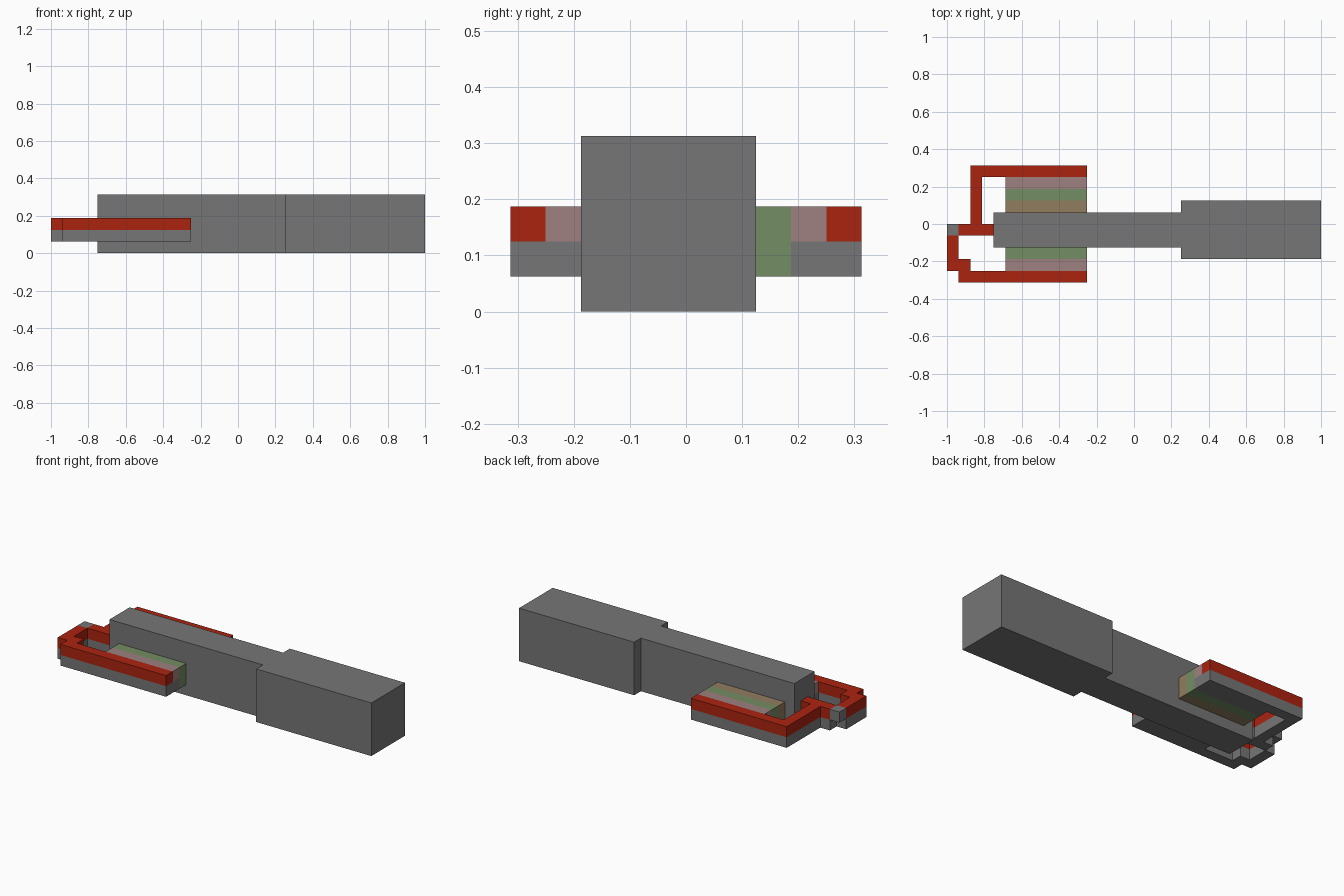
import bpy
import bmesh

cube = bpy.data.objects.get("Cube")
if cube:
    bpy.data.objects.remove(cube)

U = 1 / 16  # every part sits on this block grid


def material(name, r, g, b):
    m = bpy.data.materials.new(name)
    m.use_nodes = True
    m.diffuse_color = (r, g, b, 1)
    m.node_tree.nodes["Principled BSDF"].inputs["Base Color"].default_value = (r, g, b, 1)
    return m


GREY = material("dark grey", 0.18, 0.18, 0.18)
RED = material("red", 0.41, 0.017, 0.005)
PINK = material("dusty pink", 0.34, 0.22, 0.215)
GREEN = material("sage green", 0.174, 0.27, 0.127)
TAN = material("tan", 0.285, 0.205, 0.115)


def prism(name, outline, levels, mats):
    """Extrude a plan outline through stacked levels, one material per layer."""
    bm = bmesh.new()
    rings = [[bm.verts.new((x * U, y * U, z * U)) for x, y in outline] for z in levels]
    n = len(outline)
    bm.faces.new(rings[0])
    bm.faces.new(rings[-1]).material_index = len(mats) - 1
    for layer in range(len(mats)):
        low, high = rings[layer], rings[layer + 1]
        for i in range(n):
            j = (i + 1) % n
            bm.faces.new((low[i], low[j], high[j], high[i])).material_index = layer
    bmesh.ops.recalc_face_normals(bm, faces=bm.faces)
    mesh = bpy.data.meshes.new(name)
    bm.to_mesh(mesh)
    bm.free()
    for m in mats:
        mesh.materials.append(m)
    bpy.context.collection.objects.link(bpy.data.objects.new(name, mesh))


def box(name, x, y, levels, mats):
    prism(name, [(x[0], y[0]), (x[1], y[0]), (x[1], y[1]), (x[0], y[1])], levels, mats)


# Main body: slim shaft and thicker end block
box("shaft", (-12, 4), (-2, 1), (0, 5), [GREY])
box("end_block", (4, 16), (-3, 2), (0, 5), [GREY])

# Bent rails, red over grey
LAYERS = (1, 2, 3)
prism("back_rail", [(-4, 4), (-4, 5), (-14, 5), (-14, 0), (-15, 0), (-15, -1),
                    (-12, -1), (-12, 0), (-13, 0), (-13, 4)], LAYERS, [GREY, RED])
prism("front_rail", [(-4, -5), (-4, -4), (-14, -4), (-14, -3), (-15, -3), (-15, -1),
                     (-16, -1), (-16, -4), (-15, -4), (-15, -5)], LAYERS, [GREY, RED])
box("rail_joint", (-16, -15), (-1, 0), (2, 3), [GREY])

# Striped side panels between the shaft and the rails
PANEL = (-11, -4)
for side, edge in (("back", 3), ("front", -4)):
    box(side + "_outer_strip", PANEL, (edge, edge + 1), LAYERS, [GREY, PINK])
for side, edge in (("back", 2), ("front", -3)):
    box(side + "_middle_strip", PANEL, (edge, edge + 1), (1, 3), [GREEN])
box("back_inner_strip", PANEL, (1, 2), (1, 3), [TAN])
